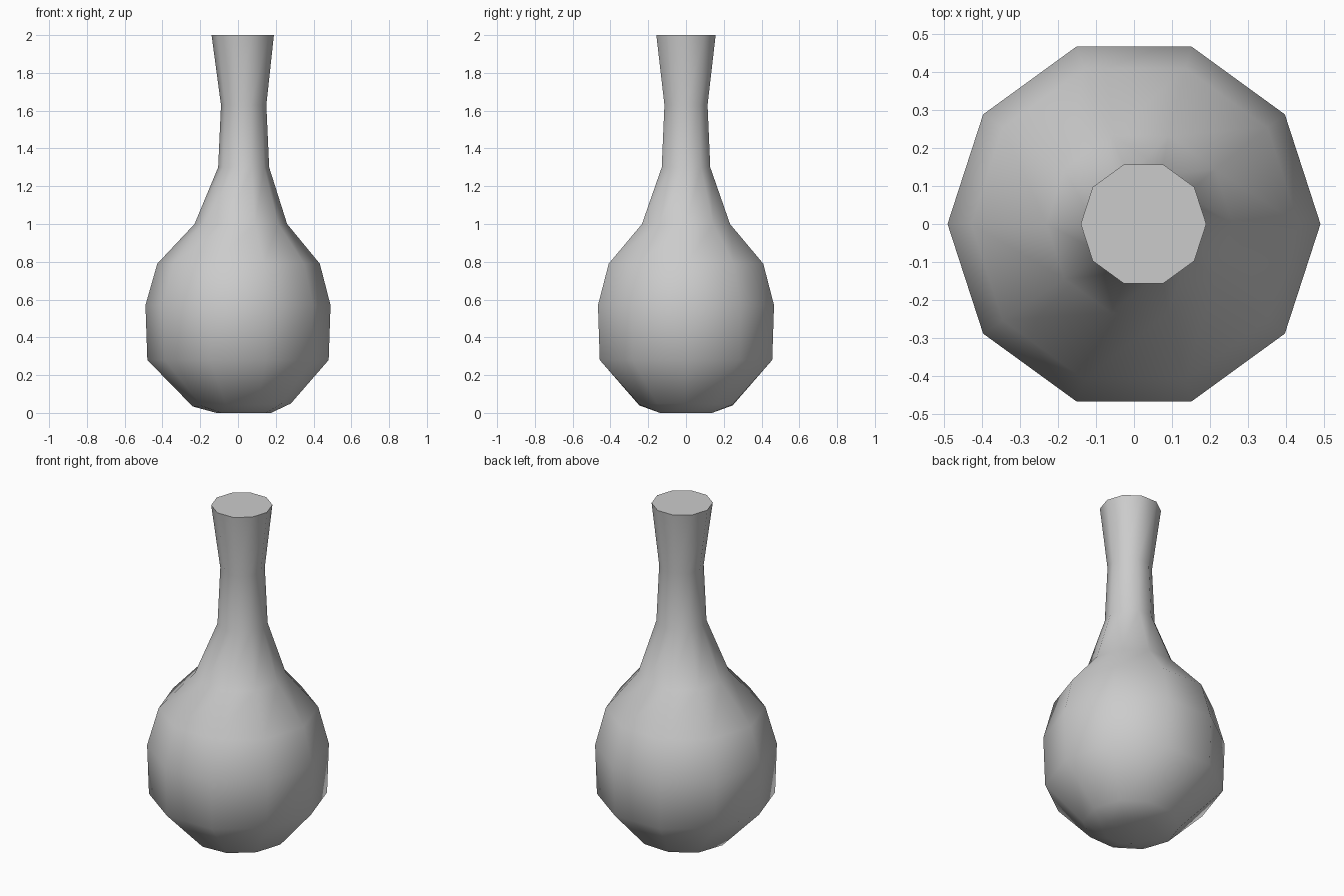
import bpy, bmesh
from math import cos, sin, tau, radians

cube = bpy.data.objects.get("Cube")
if cube:
    bpy.data.objects.remove(cube, do_unlink=True)

SIDES = 10

# One grey material for the whole vase
grey = bpy.data.materials.new("plain grey")
grey.use_nodes = True
colour = (0.6, 0.6, 0.6, 1)
grey.diffuse_color = colour
grey.node_tree.nodes["Principled BSDF"].inputs["Base Color"].default_value = colour

# Rings from foot to lip: height, radius, sideways offset, tilt
rings = [
    (0.00, 0.145, 0.03, 0),
    (0.042, 0.26, 0.02, 0.03),
    (0.28, 0.48, 0.0, 0),
    (0.57, 0.49, 0.0, 0),
    (0.79, 0.43, 0.003, 0),
    (1.00, 0.245, 0.015, 0),
    (1.30, 0.135, 0.03, 0),
    (1.63, 0.12, 0.03, 0),
    (2.00, 0.165, 0.025, 0),
]

# Ten-sided body, skinned ring to ring
bm = bmesh.new()
loops = []
for z, r, offset, tilt in rings:
    angles = [tau * i / SIDES for i in range(SIDES)]
    loops.append([bm.verts.new((offset + r * cos(a), r * sin(a), z + tilt * cos(a)  * r))
                  for a in angles])
for low, high in zip(loops, loops[1:]):
    for i in range(SIDES):
        j = (i + 1) % SIDES
        bm.faces.new((low[i], low[j], high[j], high[i]))

# Flat foot and closed lip
bm.faces.new(loops[0][::-1])
bm.faces.new(loops[-1])

mesh = bpy.data.meshes.new("vase")
bm.to_mesh(mesh)
bm.free()
mesh.materials.append(grey)
vase = bpy.data.objects.new("vase", mesh)
bpy.context.collection.objects.link(vase)

# Smooth body with a crisp lip
bpy.ops.object.select_all(action="DESELECT")
vase.select_set(True)
bpy.context.view_layer.objects.active = vase
bpy.ops.object.shade_smooth_by_angle(angle=radians(60))
